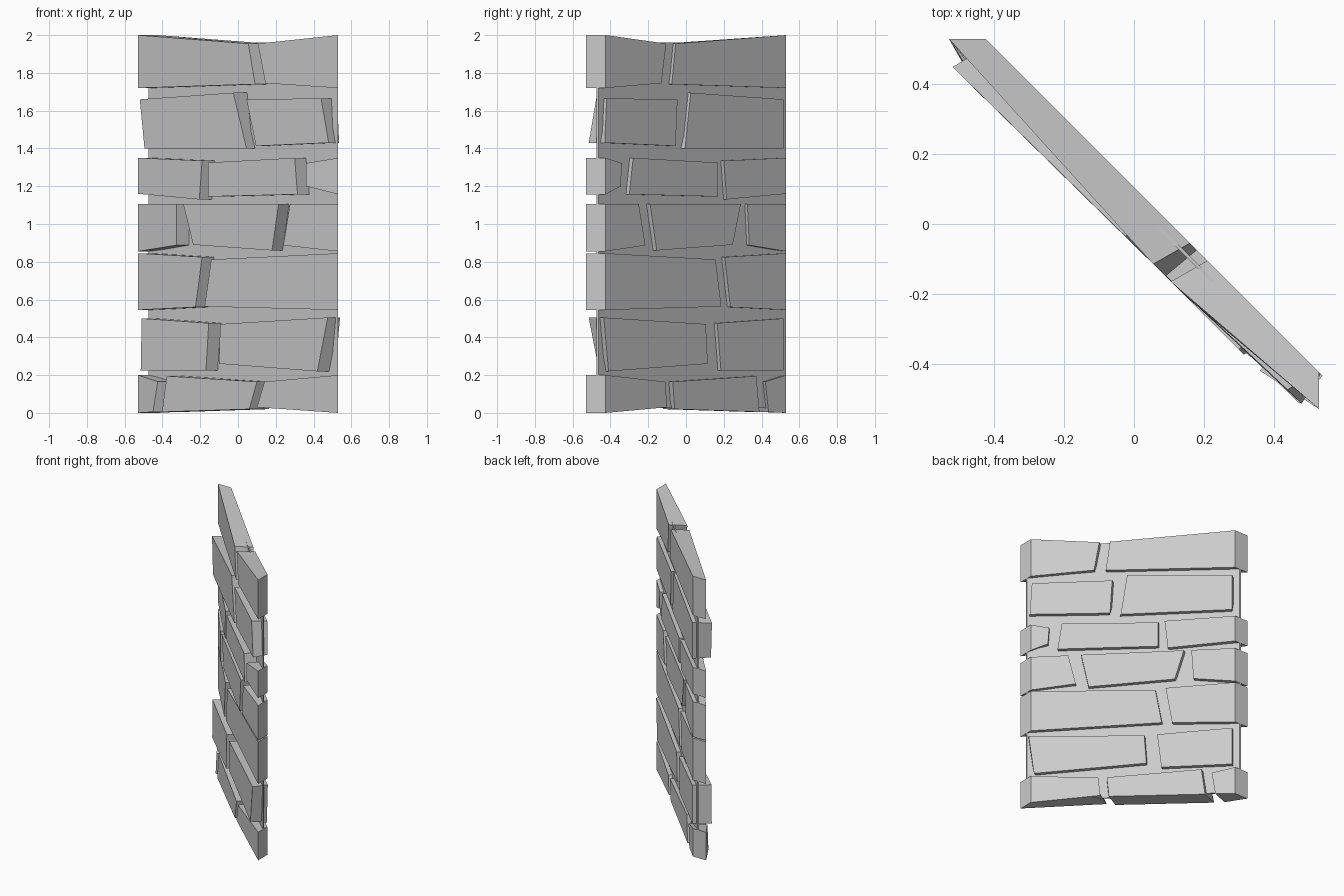
import bpy

FRONT, BACK = -0.06, 0.105   # x + y of the diagonal front and back faces
E = 0.53                     # wall half width on both axes


def solid(name, a, b):
    """Six-sided block between two end faces (front low/high, back low/high)."""
    faces = [(0, 1, 3, 2), (4, 6, 7, 5), (0, 4, 5, 1),
             (2, 3, 7, 6), (0, 2, 6, 4), (1, 5, 7, 3)]
    me = bpy.data.meshes.new(name)
    me.from_pydata(a + b, [], [f[::-1] for f in faces])
    me.update()
    ob = bpy.data.objects.new(name, me)
    bpy.context.collection.objects.link(ob)
    return ob


def corner(side, zb, zt):
    """Mitred wall end: side -1 is left, 1 is right."""
    if side < 0:
        f, b = (-E, E), (BACK - E, E)
    else:
        f, b = (E, -E), (E, BACK - E)
    return [(*f, zb), (*f, zt), (*b, zb), (*b, zt)]


def cut(x, y, z, s=FRONT, shift=(0, 0)):
    """Square cut: front x (low, high), back y (low, high), z (low, high)."""
    front = [(x[i] + shift[i], s - x[i] - shift[i], z[i]) for i in (0, 1)]
    back = [(BACK - y[i] + shift[i], y[i] - shift[i], z[i]) for i in (0, 1)]
    return front + back


def joint(x, y, zl, zr, gap=(0.048, 0.048)):
    """Mortar joint: end of the left stone and start of the right stone."""
    return [cut(x, y, zl), cut(x, y, zr, shift=gap)]


def row(n, left, joints, right):
    ends = [left] + [e for j in joints for e in j] + [right]
    for i in range(0, len(ends), 2):
        solid(f"stone_row{n}_{i // 2 + 1}", ends[i], ends[i + 1])


# thin mortar slab in the middle
S0, S1 = 0.055, 0.068
z0, z1 = 0.025, 1.96
solid("mortar_core",
      [(S0 - E, E, z0), (S0 - E, E, z1), (S1 - E, E, z0), (S1 - E, E, z1)],
      [(E, S0 - E, z0), (E, S0 - E, z1), (E, S1 - E, z0), (E, S1 - E, z1)])

# stone courses, bottom to top
row(1, corner(-1, 0, 0.2),
    [joint((-0.45, -0.425), (0.437, 0.42), (0.005, 0.165), (0.005, 0.195)),
     joint((0.06, 0.10), (-0.06, -0.07), (0.02, 0.165), (0.03, 0.165), (0.04, 0.04))],
    corner(1, 0, 0.2))

row(2, cut((-0.515, -0.51), (0.515, 0.515), (0.225, 0.5), -0.07),
    [joint((-0.17, -0.155), (0.185, 0.165), (0.225, 0.475), (0.26, 0.47), (0.07, 0.06))],
    cut((0.42, 0.475), (-0.41, -0.435), (0.22, 0.505), -0.04))

row(3, corner(-1, 0.545, 0.845),
    [joint((-0.225, -0.19), (0.235, 0.205), (0.56, 0.825), (0.563, 0.812))],
    corner(1, 0.545, 0.845))

row(4, corner(-1, 0.855, 1.105),
    [joint((-0.325, -0.325), (0.335, 0.325), (0.888, 1.105), (0.89, 1.105), (0.088, 0.035)),
     joint((0.18, 0.215), (-0.155, -0.19), (0.86, 1.105), (0.887, 1.105), (0.06, 0.06))],
    corner(1, 0.855, 1.105))

row(5, corner(-1, 1.16, 1.35),
    [joint((-0.205, -0.19), (0.215, 0.2), (1.13, 1.335), (1.145, 1.325), (0.045, 0.03)),
     joint((0.315, 0.30), (-0.30, -0.28), (1.157, 1.35), (1.2, 1.322), (0.045, 0.06))],
    corner(1, 1.157, 1.35))

row(6, cut((-0.495, -0.52), (0.515, 0.515), (1.4, 1.66), -0.07),
    [joint((0.045, -0.025), (-0.005, 0.025), (1.4, 1.695), (1.413, 1.66), (0.05, 0.07))],
    cut((0.48, 0.44), (-0.43, -0.42), (1.43, 1.665), -0.035))

row(7, corner(-1, 1.72, 2.0),
    [joint((0.09, 0.055), (-0.075, -0.055), (1.74, 1.955), (1.745, 1.955), (0.055, 0.05))],
    corner(1, 1.72, 2.0))
